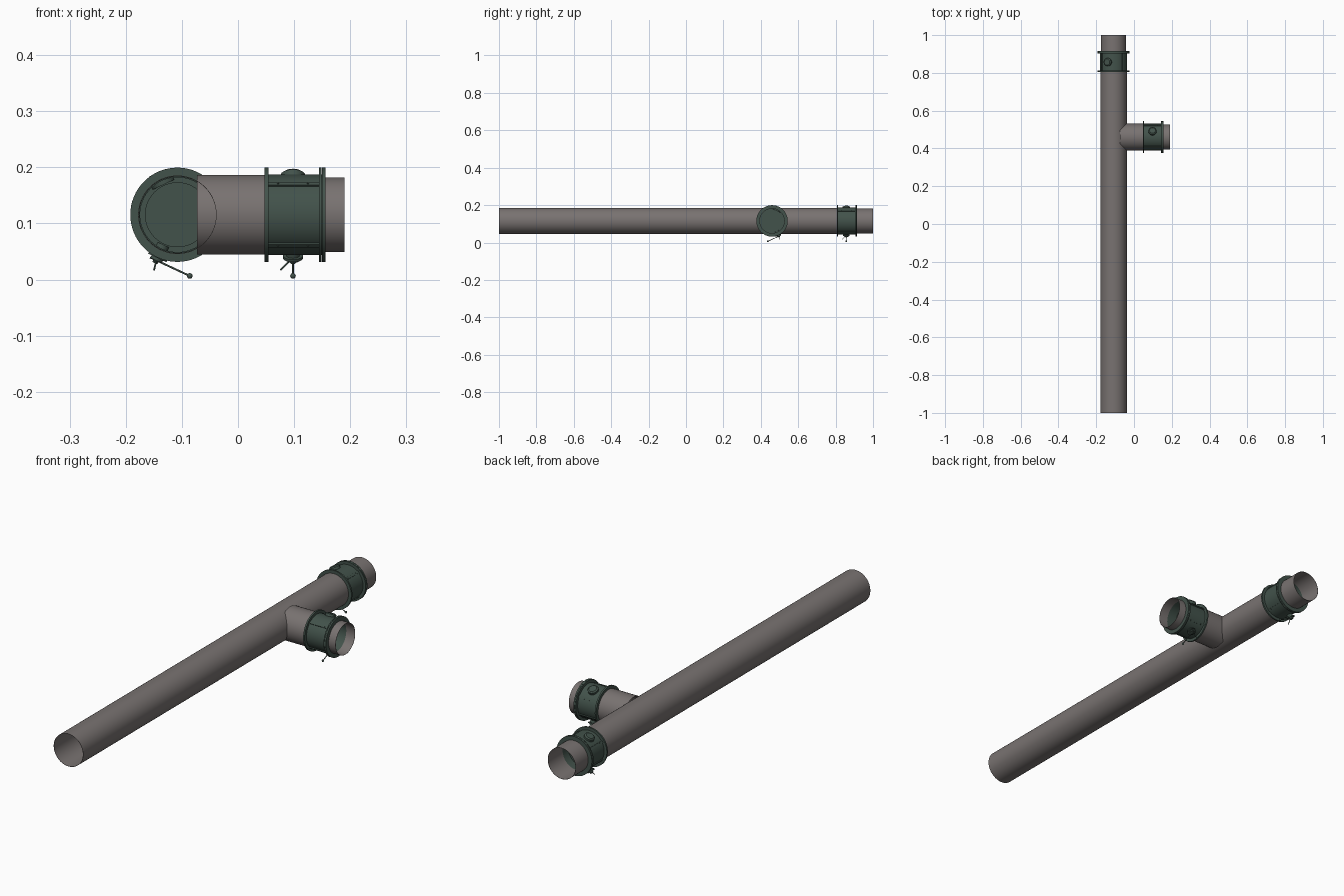
import bpy, bmesh
from math import sin, cos, pi, radians
from mathutils import Matrix, Vector

if "Cube" in bpy.data.objects:
    bpy.data.objects.remove(bpy.data.objects["Cube"])


def material(name, col):
    m = bpy.data.materials.new(name)
    m.diffuse_color = (*col, 1)
    m.use_nodes = True
    m.node_tree.nodes["Principled BSDF"].inputs["Base Color"].default_value = m.diffuse_color
    return m


STEEL = material("duct_steel", (0.19, 0.17, 0.165))
GREEN = material("green_paint", (0.055, 0.085, 0.07))


def finish(bm, name, mat, M):
    bmesh.ops.recalc_face_normals(bm, faces=bm.faces)
    me = bpy.data.meshes.new(name)
    bm.to_mesh(me)
    bm.free()
    ob = bpy.data.objects.new(name, me)
    bpy.context.collection.objects.link(ob)
    me.materials.append(mat)
    ob.matrix_world = M
    bpy.context.view_layer.objects.active = ob
    bpy.ops.object.select_all(action='DESELECT')
    ob.select_set(True)
    bpy.ops.object.shade_smooth_by_angle(angle=radians(35))
    return ob


def ring(name, r_in, r_out, y0, y1, mat, M, n=64):
    """Hollow tube around the local y axis."""
    bm = bmesh.new()
    prof = [(r_in, y0), (r_out, y0), (r_out, y1), (r_in, y1)]
    loops = [[bm.verts.new((r * cos(2 * pi * i / n), y, r * sin(2 * pi * i / n)))
              for r, y in prof] for i in range(n)]
    for i in range(n):
        a, b = loops[i], loops[(i + 1) % n]
        for k in range(4):
            j = (k + 1) % 4
            bm.faces.new((a[k], a[j], b[j], b[k]))
    return finish(bm, name, mat, M)


def rod(name, p, q, r, mat, M, n=24, r2=None):
    """Cylinder or cone between two local points."""
    p, q = Vector(p), Vector(q)
    d = q - p
    T = Matrix.Translation((p + q) / 2) @ d.to_track_quat('Z', 'Y').to_matrix().to_4x4()
    bm = bmesh.new()
    bmesh.ops.create_cone(bm, cap_ends=True, segments=n, radius1=r,
                          radius2=r if r2 is None else r2, depth=d.length, matrix=T)
    return finish(bm, name, mat, M)


def box(name, size, T, mat, M):
    bm = bmesh.new()
    bmesh.ops.create_cube(bm, size=1, matrix=T @ Matrix.Diagonal((*size, 1)))
    return finish(bm, name, mat, M)


def polar(deg, r, t=0.0, y=0.0):
    """Point at radius r, shifted t sideways, y along the duct."""
    a = radians(deg)
    return (r * cos(a) - t * sin(a), y, r * sin(a) + t * cos(a))


def damper(tag, M):
    # casing with two end flanges
    ring(tag + "_casing", 0.0665, 0.0715, -0.048, 0.056, GREEN, M)
    ring(tag + "_inlet_flange", 0.068, 0.084, -0.051, -0.044, GREEN, M)
    ring(tag + "_outlet_flange", 0.068, 0.084, 0.046, 0.0505, GREEN, M)
    ring(tag + "_counter_flange", 0.066, 0.084, 0.0515, 0.058, GREEN, M)
    # closed blade with seal ring
    rod(tag + "_blade", (0, -0.002, 0), (0, 0.002, 0), 0.0668, GREEN, M, 64)
    ring(tag + "_blade_seal", 0.057, 0.0668, -0.005, 0.005, GREEN, M)
    # stiffening rails with bolts
    for i, deg in enumerate((-48, 48, 148, -148)):
        a = radians(deg)
        T = Matrix.Translation(polar(deg, 0.0725, 0, 0.001)) @ Matrix.Rotation(-a, 4, 'Y')
        box(f"{tag}_rail_{i}", (0.005, 0.092, 0.009), T, GREEN, M)
        for j, y in enumerate((-0.027, 0.027)):
            rod(f"{tag}_bolt_{i}_{j}", polar(deg, 0.074, 0, y), polar(deg, 0.0765, 0, y),
                0.002, GREEN, M, 6)
    # shaft bosses, upper cap
    rod(tag + "_upper_boss", polar(115, 0.059), polar(115, 0.079), 0.0215, GREEN, M, 32)
    rod(tag + "_upper_cap", polar(115, 0.079), polar(115, 0.083), 0.0215, GREEN, M, 32, 0.016)
    # lower quadrant plate and shaft
    h = 245
    rod(tag + "_lower_boss", polar(h, 0.059), polar(h, 0.08), 0.012, GREEN, M, 32)
    rod(tag + "_quadrant", polar(h, 0.08), polar(h, 0.085), 0.018, GREEN, M, 32)
    rod(tag + "_quadrant_cover", polar(h, 0.085), polar(h, 0.09), 0.011, GREEN, M, 32)
    rod(tag + "_shaft_nut", polar(h, 0.09), polar(h, 0.095), 0.005, GREEN, M, 6)
    # lever with ball knob and locking screw
    rod(tag + "_lever", polar(h, 0.0895, -0.012), polar(h, 0.0895, 0.066), 0.0017, GREEN, M, 12)
    bm = bmesh.new()
    bmesh.ops.create_uvsphere(bm, u_segments=20, v_segments=12, radius=0.005,
                              matrix=Matrix.Translation(polar(h, 0.0895, 0.066)))
    finish(bm, tag + "_lever_knob", GREEN, M)
    rod(tag + "_locking_screw", polar(h, 0.088, 0, -0.004), polar(h, 0.107, 0.004, -0.022),
        0.0016, GREEN, M, 12)


# frames: the straight run along +y, the branch along +x
AX, AZ = -0.108, 0.1155
RUN = Matrix.Translation((AX, 0, AZ))
BRANCH = Matrix.Translation((0, 0.46, AZ)) @ Matrix.Rotation(-pi / 2, 4, 'Z')

# ducts
ring("main_duct", 0.069, 0.07, -1.0, 0.812, STEEL, RUN)
ring("main_outlet", 0.0655, 0.0665, 0.90, 1.0, STEEL, RUN)
ring("branch_duct", 0.0698, 0.0712, -0.073, 0.050, STEEL, BRANCH)
ring("branch_outlet", 0.0655, 0.0665, 0.148, 0.19, STEEL, BRANCH)

# dampers
damper("main_damper", RUN @ Matrix.Translation((0, 0.857, 0)))
damper("branch_damper", BRANCH @ Matrix.Translation((0, 0.098, 0)))
